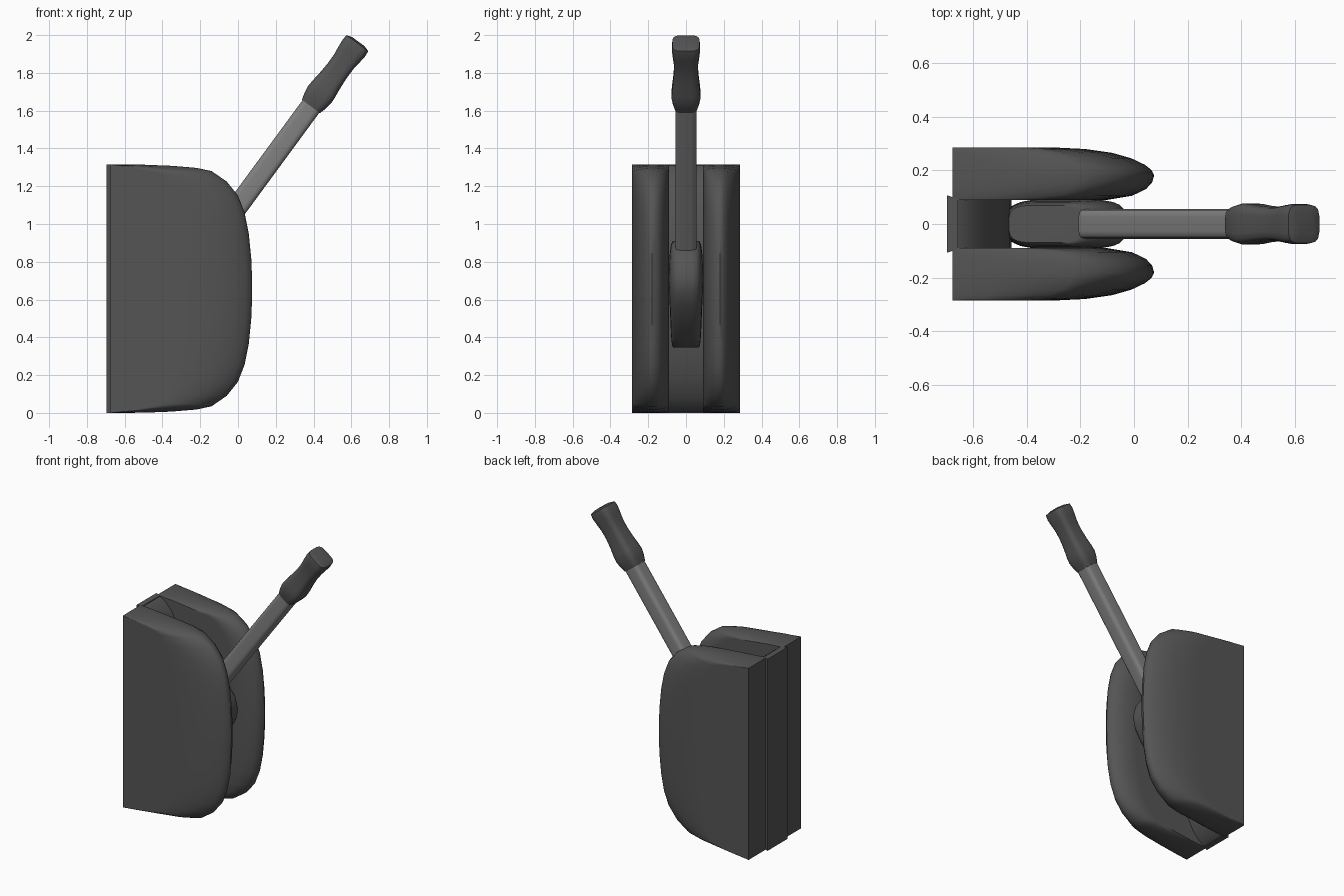
import bpy, bmesh, math
from mathutils import Vector

if "Cube" in bpy.data.objects:
    bpy.data.objects.remove(bpy.data.objects["Cube"])


def grey(name, v):
    m = bpy.data.materials.new(name)
    m.diffuse_color = (v, v, v, 1)
    m.use_nodes = True
    m.node_tree.nodes["Principled BSDF"].inputs["Base Color"].default_value = m.diffuse_color
    return m


DARK, STEEL = grey("dark_grey", 0.09), grey("mid_grey", 0.22)


def loft(name, rings, angle=40, mat=DARK):
    """Skin a list of equal-length closed rings and cap both ends."""
    bm = bmesh.new()
    loops = [[bm.verts.new(p) for p in r] for r in rings]
    n = len(loops[0])
    for a, b in zip(loops, loops[1:]):
        for i in range(n):
            j = (i + 1) % n
            bm.faces.new((a[i], a[j], b[j], b[i]))
    bm.faces.new(loops[0][::-1])
    bm.faces.new(loops[-1])
    bmesh.ops.recalc_face_normals(bm, faces=bm.faces)
    me = bpy.data.meshes.new(name)
    bm.to_mesh(me)
    bm.free()
    me.materials.append(mat)
    ob = bpy.data.objects.new(name, me)
    bpy.context.collection.objects.link(ob)
    bpy.ops.object.select_all(action='DESELECT')
    ob.select_set(True)
    bpy.context.view_layer.objects.active = ob
    bpy.ops.object.shade_smooth_by_angle(angle=math.radians(angle))
    wn = ob.modifiers.new("weighted_normals", 'WEIGHTED_NORMAL')
    wn.keep_sharp = True
    return ob


def squircle(n, e):
    """Unit rounded-square section; smaller e is squarer."""
    for i in range(n):
        a = math.tau * (i + 0.5) / n
        c, s = math.cos(a), math.sin(a)
        yield math.copysign(abs(c) ** e, c), math.copysign(abs(s) ** e, s)


# Side cheeks: D-shaped outline, layered across y with a rounded nose
BACK, MID = -0.675, 0.6575
half = [(-0.675, 1.315), (-0.5, 1.314), (-0.35, 1.308), (-0.22, 1.297), (-0.14, 1.28),
        (-0.06, 1.225), (0.0, 1.15), (0.035, 1.06), (0.057, 0.95), (0.07, 0.82), (0.075, 0.70)]
outline = half + [(x, 2 * MID - z) for x, z in reversed(half)]
layers = [(0.09, 0.77, 0.03), (0.105, 0.89, 0.015), (0.13, 0.96, 0.005), (0.155, 0.99, 0.0),
          (0.18, 1.0, 0.0), (0.20, 0.988, 0.0), (0.22, 0.955, 0.005), (0.245, 0.885, 0.012),
          (0.265, 0.79, 0.02), (0.279, 0.66, 0.025), (0.285, 0.5, 0.03)]


def cheek_ring(side, y, s, k):
    ring = []
    for x, z in outline:
        u = (x - BACK) / 0.75
        ring.append((BACK + (x - BACK) * s, side * y, MID + (z - MID) * (1 - k * min(1, 2 * u))))
    return ring


for side, label in ((-1, "front_cheek"), (1, "back_cheek")):
    loft(label, [cheek_ring(side, *l) for l in layers])

# Domed core between the cheeks
core_half = [(-0.675, 1.315), (-0.655, 1.31), (-0.615, 1.285), (-0.565, 1.23), (-0.52, 1.14),
             (-0.485, 1.02), (-0.462, 0.88), (-0.455, 0.72)]
core = core_half + [(x, 2 * MID - z) for x, z in reversed(core_half)]
loft("core", [[(x, y, z) for x, z in core] for y in (-0.095, 0.095)])

# Back plate, slightly flared toward the rear
loft("back_plate", [[(x, y, z) for y, z in ((-w, 0), (w, 0), (w, 1.315), (-w, 1.315))]
                    for x, w in ((-0.695, 0.107), (-0.675, 0.10), (-0.655, 0.095))])

# Rocker that carries the lever: (z, back x, front x, half width)
rocker = []
for z, xb, xf, w in ((0.345, -0.47, -0.39, 0.066), (0.355, -0.47, -0.34, 0.074),
                     (0.39, -0.47, -0.28, 0.078), (0.46, -0.47, -0.19, 0.082),
                     (0.56, -0.47, -0.09, 0.086), (0.64, -0.47, -0.045, 0.09),
                     (0.71, -0.47, -0.03, 0.092), (0.79, -0.47, -0.05, 0.09),
                     (0.85, -0.47, -0.09, 0.086), (0.89, -0.47, -0.14, 0.08),
                     (0.91, -0.465, -0.2, 0.07)):
    rocker.append([((xb + xf) / 2 + (xf - xb) / 2 * c, w * s, z) for c, s in squircle(24, 0.5)])
loft("rocker", rocker, 50)

# Lever: rounded-square rings along a tilted axis
TIP = Vector((0.632, 0, 1.957))
AXIS = Vector((0.592, 0, 0.806)).normalized()
SIDE = Vector((0, 1, 0))
UP = AXIS.cross(SIDE)


def bar(name, stations, e, mat):
    rings = []
    for s, r in stations:
        c = TIP + AXIS * s
        rings.append([c + SIDE * (r * p) + UP * (r * q) for p, q in squircle(16, e)])
    return loft(name, rings, 50, mat)


bar("lever_shaft", [(-1.42, 0.056), (-0.38, 0.056)], 0.45, STEEL)
bar("grip", [(-0.415, 0.060), (-0.38, 0.070), (-0.34, 0.077), (-0.30, 0.075), (-0.25, 0.069),
             (-0.18, 0.064), (-0.12, 0.065), (-0.07, 0.071), (-0.03, 0.075), (0.0, 0.072),
             (0.01, 0.04)], 0.5, DARK)
